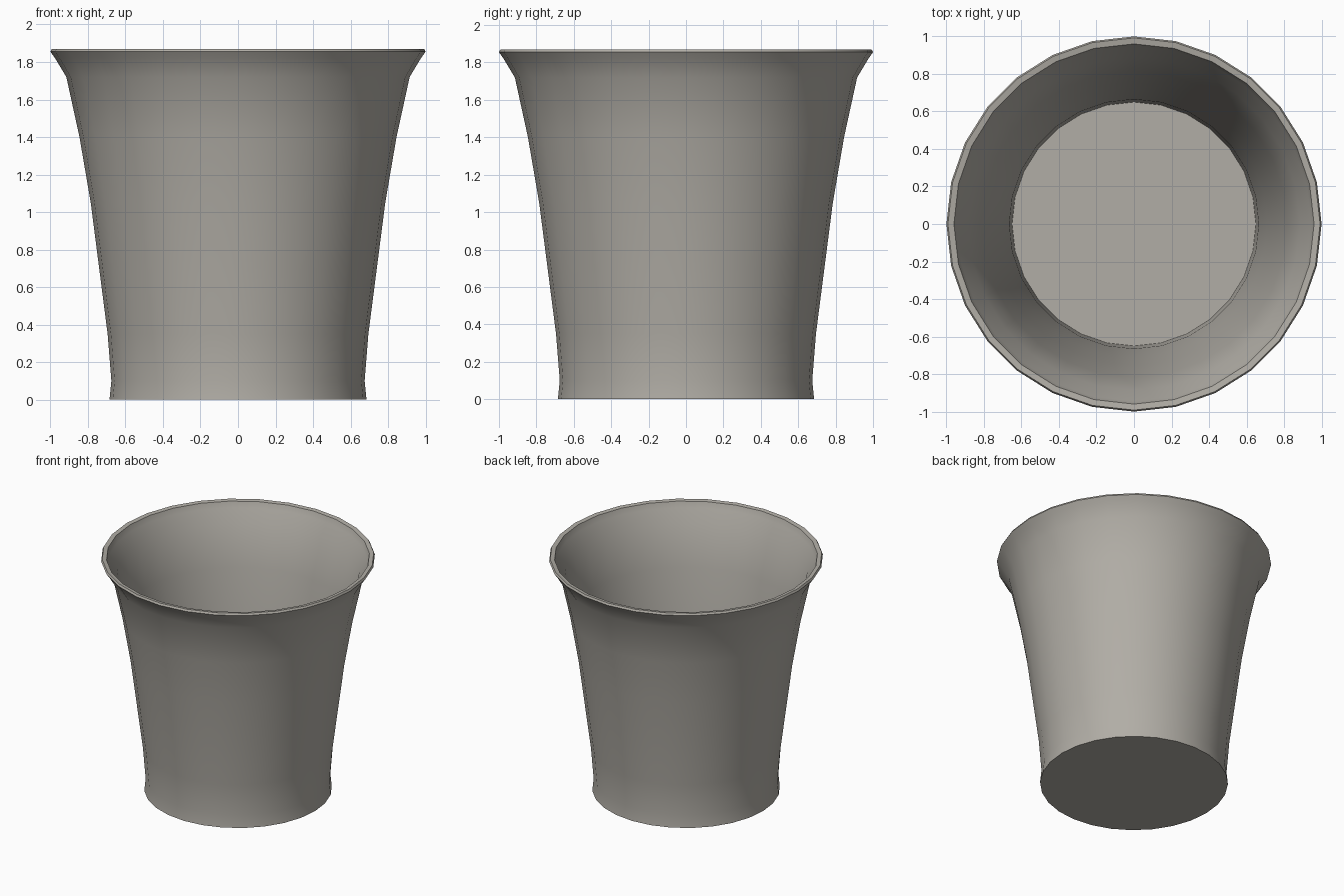
import bpy, bmesh, math

cube = bpy.data.objects.get("Cube")
if cube:
    bpy.data.objects.remove(cube, do_unlink=True)

SIDES = 28
WALL = 0.03

# Warm grey clay
clay = bpy.data.materials.new("warm_grey")
clay.use_nodes = True
colour = (0.44, 0.42, 0.38, 1)
clay.diffuse_color = colour
clay.node_tree.nodes["Principled BSDF"].inputs["Base Color"].default_value = colour

# Outer wall from foot to flared lip (radius, height)
outer = [(0.685, 0), (0.675, 0.1), (0.695, 0.35), (0.74, 0.7), (0.785, 1.05),
         (0.845, 1.4), (0.915, 1.72), (0.975, 1.82), (1.0, 1.855)]
rim = [(0.992, 1.87), (0.96, 1.865)]
# Inner wall follows the outer one, down to the floor
inner = [(r - WALL, z) for r, z in reversed(outer[2:-1])]
floor = [(0.65, 0.06), (0, 0.06)]
profile = [(0, 0)] + outer + rim + inner + floor


def lathe(name, points):
    """Revolve a closed profile around the vertical axis."""
    bm = bmesh.new()
    verts = [bm.verts.new((r, 0, z)) for r, z in points]
    edges = [bm.edges.new(pair) for pair in zip(verts, verts[1:])]
    bmesh.ops.spin(bm, geom=verts + edges, cent=(0, 0, 0), axis=(0, 0, 1),
                   angle=math.tau, steps=SIDES)
    bmesh.ops.remove_doubles(bm, verts=bm.verts, dist=0.0005)
    bmesh.ops.recalc_face_normals(bm, faces=bm.faces)
    mesh = bpy.data.meshes.new(name)
    bm.to_mesh(mesh)
    bm.free()
    obj = bpy.data.objects.new(name, mesh)
    bpy.context.collection.objects.link(obj)
    return obj


pot = lathe("flared_pot", profile)
pot.data.materials.append(clay)

# Smooth walls with a crisp rim and foot
bpy.ops.object.select_all(action="DESELECT")
pot.select_set(True)
bpy.context.view_layer.objects.active = pot
bpy.ops.object.shade_smooth_by_angle(angle=math.radians(35))
